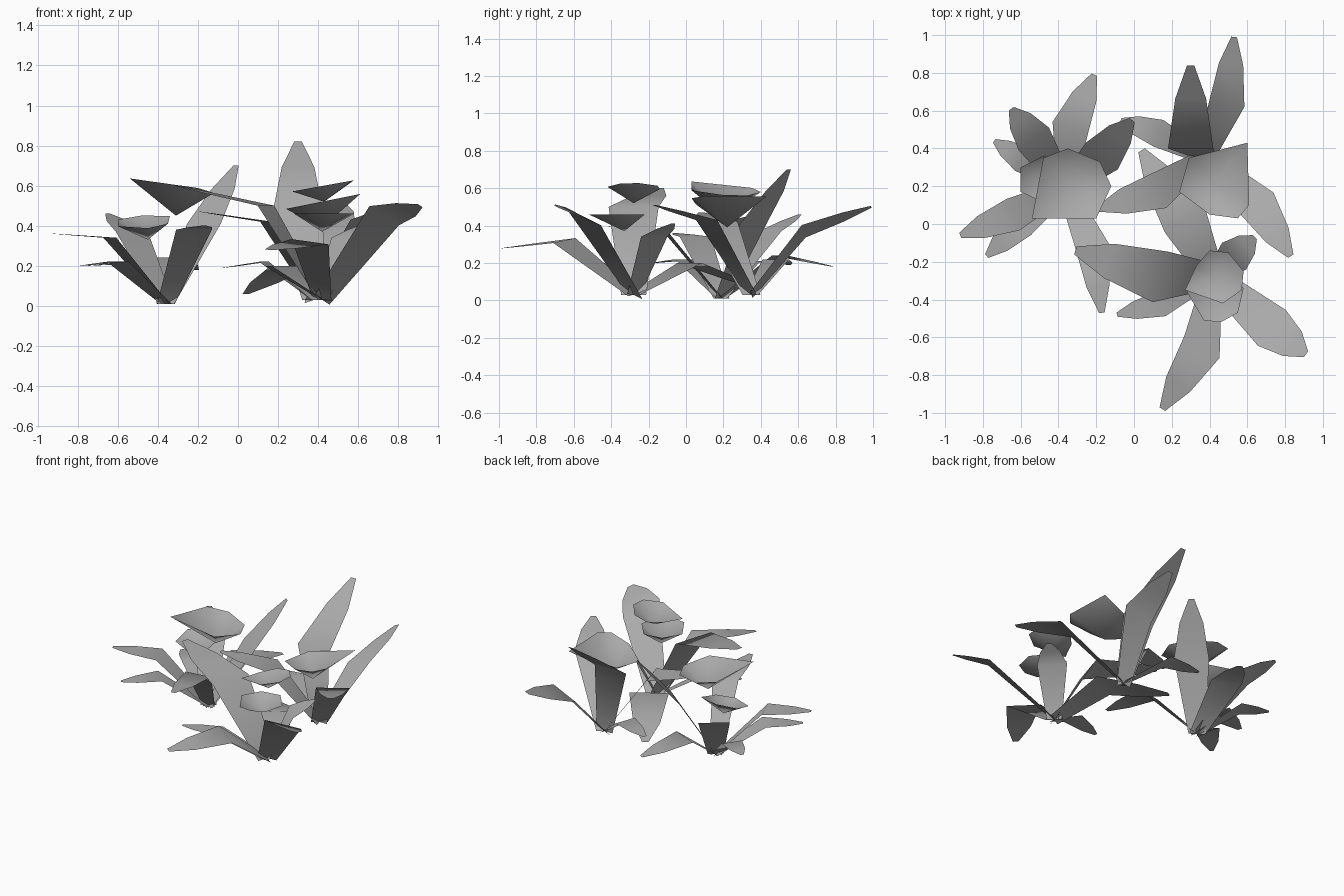
import bpy
import bmesh
from mathutils import Vector

cube = bpy.data.objects.get("Cube")
if cube:
    bpy.data.objects.remove(cube, do_unlink=True)

# One matte grey for all foliage
grey = bpy.data.materials.new("foliage_grey")
grey.use_nodes = True
colour = (0.4, 0.4, 0.4, 1)
grey.diffuse_color = colour
shader = next(n for n in grey.node_tree.nodes if n.type == 'BSDF_PRINCIPLED')
shader.inputs["Base Color"].default_value = colour


def finish(name, bm):
    """Turn a bmesh into a smooth-shaded grey object."""
    mesh = bpy.data.meshes.new(name)
    for face in bm.faces:
        face.smooth = True
    bm.to_mesh(mesh)
    bm.free()
    mesh.materials.append(grey)
    obj = bpy.data.objects.new(name, mesh)
    bpy.context.collection.objects.link(obj)


def leaf(name, base, knee, tip, width, bank=0):
    """Flat blade rising straight to a knee, then tapering out to the tip."""
    base, knee, tip = Vector(base), Vector(knee), Vector(tip)
    heading = tip - knee
    side = Vector((-heading.y, heading.x, 0)).normalized()
    side.z = bank
    rows = (
        (base, 0.5),
        (knee, 1),
        (knee.lerp(tip, 0.6), 0.68),
        (tip, 0.16),
    )
    bm = bmesh.new()
    previous = None
    for centre, share in rows:
        half = side * width * share / 2
        row = [bm.verts.new(centre - half), bm.verts.new(centre + half)]
        if previous:
            bm.faces.new((previous[0], previous[1], row[1], row[0]))
        previous = row
    finish(name, bm)


def blossom(name, apex, rim_height, tilt_x, tilt_y, outline):
    """Shallow faceted cup with a tilted rim and a low point."""
    bm = bmesh.new()
    bottom = bm.verts.new(apex)
    rim = []
    for x, y in outline:
        lift = (x - apex[0]) * tilt_x + (y - apex[1]) * tilt_y
        rim.append(bm.verts.new((x, y, rim_height + lift)))
    for first, second in zip(rim, rim[1:] + rim[:1]):
        bm.faces.new((bottom, first, second))
    finish(name, bm)


def plant(name, base, leaves):
    for label, shape in leaves.items():
        leaf(name + "_" + label + "_leaf", base, *shape)


# Plant on the right-hand side of the model
plant("right_plant", (-0.36, 0.19, 0.01), {
    "back": ((-0.34, 0.5, 0.24), (-0.21, 0.79, 0.18), 0.2),
    "tall_inner": ((-0.17, 0.36, 0.41), (-0.01, 0.55, 0.7), 0.22),
    "back_outer": ((-0.53, 0.45, 0.37), (-0.65, 0.61, 0.46), 0.2),
    "low_outer": ((-0.59, 0.34, 0.21), (-0.74, 0.44, 0.2), 0.14),
    "long_outer": ((-0.64, 0.05, 0.34), (-0.92, -0.06, 0.36), 0.18),
    "low_front": ((-0.6, 0, 0.22), (-0.78, -0.17, 0.2), 0.16),
    "front": ((-0.22, -0.12, 0.38), (-0.17, -0.47, 0.4), 0.18),
})

# Plant at the front on the left-hand side
plant("front_plant", (0.42, -0.28, 0.03), {
    "long_inner": ((0.14, -0.28, 0.5), (-0.31, -0.14, 0.6), 0.28),
    "low_inner": ((0.15, -0.42, 0.2), (-0.09, -0.48, 0.2), 0.14),
    "front": ((0.36, -0.65, 0.32), (0.15, -0.98, 0.28), 0.22, -0.12),
    "outer": ((0.73, -0.55, 0.45), (0.91, -0.69, 0.5), 0.24, -0.4),
    "back": ((0.53, -0.17, 0.34), (0.64, -0.07, 0.41), 0.19),
    "drooping": ((0.27, 0.02, 0.2), (0.04, 0.39, 0.06), 0.25),
})

# Plant at the back on the left-hand side
plant("back_plant", (0.38, 0.35, 0.03), {
    "tallest": ((0.3, 0.4, 0.5), (0.3, 0.84, 0.82), 0.24),
    "long_back": ((0.49, 0.63, 0.37), (0.53, 0.99, 0.5), 0.19, -0.35),
    "outer": ((0.65, 0.11, 0.43), (0.83, -0.17, 0.51), 0.21),
    "long_inner": ((0.14, 0.18, 0.42), (-0.19, 0.08, 0.47), 0.2),
    "low_back": ((0.13, 0.48, 0.22), (-0.07, 0.55, 0.19), 0.15),
})

# Cups above the plants
blossom("right_upper_blossom", (-0.31, 0.2, 0.45), 0.59, -0.14, -0.08, (
    (-0.54, 0.03), (-0.2, 0.03), (-0.12, 0.2),
    (-0.18, 0.33), (-0.35, 0.4), (-0.48, 0.35)))
blossom("right_lower_blossom", (-0.45, 0.23, 0.33), 0.42, 0.05, 0.25, (
    (-0.6, 0.17), (-0.45, 0.1), (-0.35, 0.17),
    (-0.34, 0.32), (-0.48, 0.36), (-0.6, 0.3)))
blossom("back_blossom", (0.42, 0.22, 0.39), 0.52, 0.2, 0, (
    (0.24, 0.17), (0.4, 0.05), (0.55, 0.03),
    (0.61, 0.1), (0.6, 0.43), (0.29, 0.35)))
blossom("front_upper_blossom", (0.43, -0.28, 0.52), 0.6, 0.18, 0, (
    (0.27, -0.35), (0.47, -0.42), (0.57, -0.35),
    (0.58, -0.25), (0.5, -0.15), (0.4, -0.14), (0.33, -0.22)))
blossom("front_lower_blossom", (0.42, -0.33, 0.37), 0.46, 0, 0, (
    (0.28, -0.36), (0.37, -0.51), (0.46, -0.52), (0.55, -0.47),
    (0.58, -0.34), (0.48, -0.22), (0.35, -0.24)))
